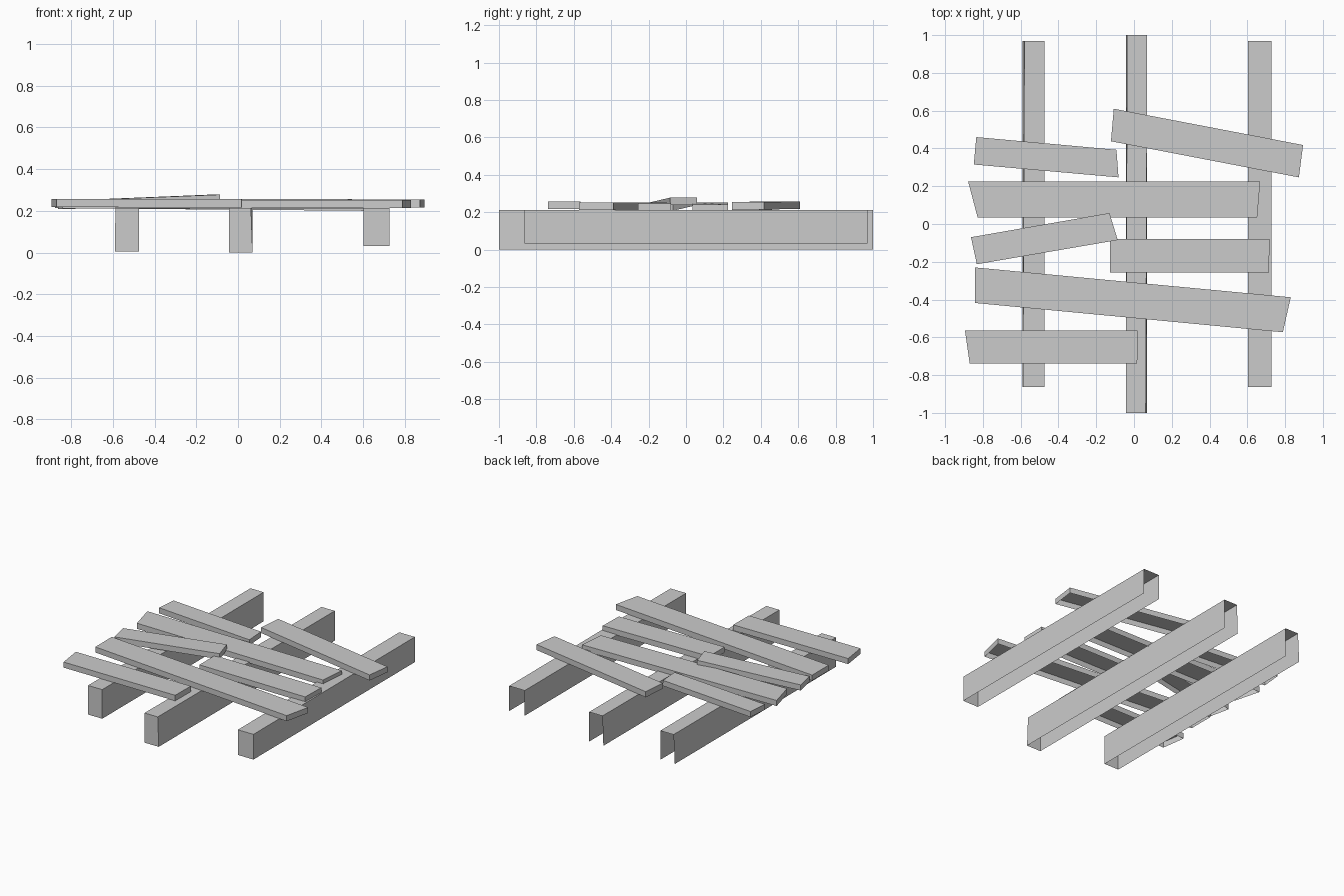
import bpy

if "Cube" in bpy.data.objects:
    bpy.data.objects.remove(bpy.data.objects["Cube"])


def shell(name, bottom, top, skip_side=None):
    """Flat-faced block with an open underside; corners run back-left, back-right, front-right, front-left."""
    faces = [(7, 6, 5, 4)]
    for i in range(4):
        if i != skip_side:
            j = (i + 1) % 4
            faces.append((j, i, i + 4, j + 4))
    mesh = bpy.data.meshes.new(name)
    mesh.from_pydata(bottom + top, [], faces)
    obj = bpy.data.objects.new(name, mesh)
    bpy.context.collection.objects.link(obj)
    return obj


def beam(name, low_x, top_back_x, top_front_x, y0, y1, z0):
    # Support beam: open underneath and at the back end
    (a, b), (c, d), (e, f) = low_x, top_back_x, top_front_x
    bottom = [(a, y1, z0), (b, y1, z0), (b, y0, z0), (a, y0, z0)]
    top = [(c, y1, 0.213), (d, y1, 0.213), (f, y0, 0.213), (e, y0, 0.213)]
    shell(name, bottom, top, skip_side=0)


def plank(name, corners, z_left, z_right, thick=0.04):
    # Deck plank: crooked outline, base height set at each end
    zs = (z_left, z_right, z_right, z_left)
    bottom = [(x, y, z) for (x, y), z in zip(corners, zs)]
    top = [(x, y, z + thick) for x, y, z in bottom]
    shell(name, bottom, top)


# Three beams
beam("left_beam", (-0.59, -0.475), (-0.58, -0.475), (-0.588, -0.475), -0.863, 0.97, 0.004)
beam("centre_beam", (-0.043, 0.07), (-0.036, 0.07), (-0.043, 0.062), -1.0, 1.0, 0.0)
beam("right_beam", (0.603, 0.727), (0.603, 0.727), (0.603, 0.727), -0.863, 0.97, 0.032)

# Seven uneven planks
plank("back_left_plank", [(-0.835, 0.46), (-0.093, 0.393), (-0.082, 0.247), (-0.848, 0.315)], 0.212, 0.212)
plank("back_right_plank", [(-0.107, 0.61), (0.895, 0.418), (0.873, 0.247), (-0.122, 0.438)], 0.217, 0.215)
plank("long_back_plank", [(-0.878, 0.225), (0.668, 0.225), (0.652, 0.035), (-0.828, 0.035)], 0.213, 0.2)
plank("raised_plank", [(-0.863, -0.07), (-0.13, 0.058), (-0.086, -0.085), (-0.832, -0.213)], 0.208, 0.238)
plank("middle_right_plank", [(-0.127, -0.08), (0.718, -0.08), (0.714, -0.257), (-0.127, -0.257)], 0.213, 0.207)
plank("long_front_plank", [(-0.842, -0.23), (0.83, -0.388), (0.788, -0.573), (-0.842, -0.418)], 0.212, 0.213)
plank("front_left_plank", [(-0.895, -0.563), (0.019, -0.563), (0.017, -0.738), (-0.87, -0.738)], 0.218, 0.216)
